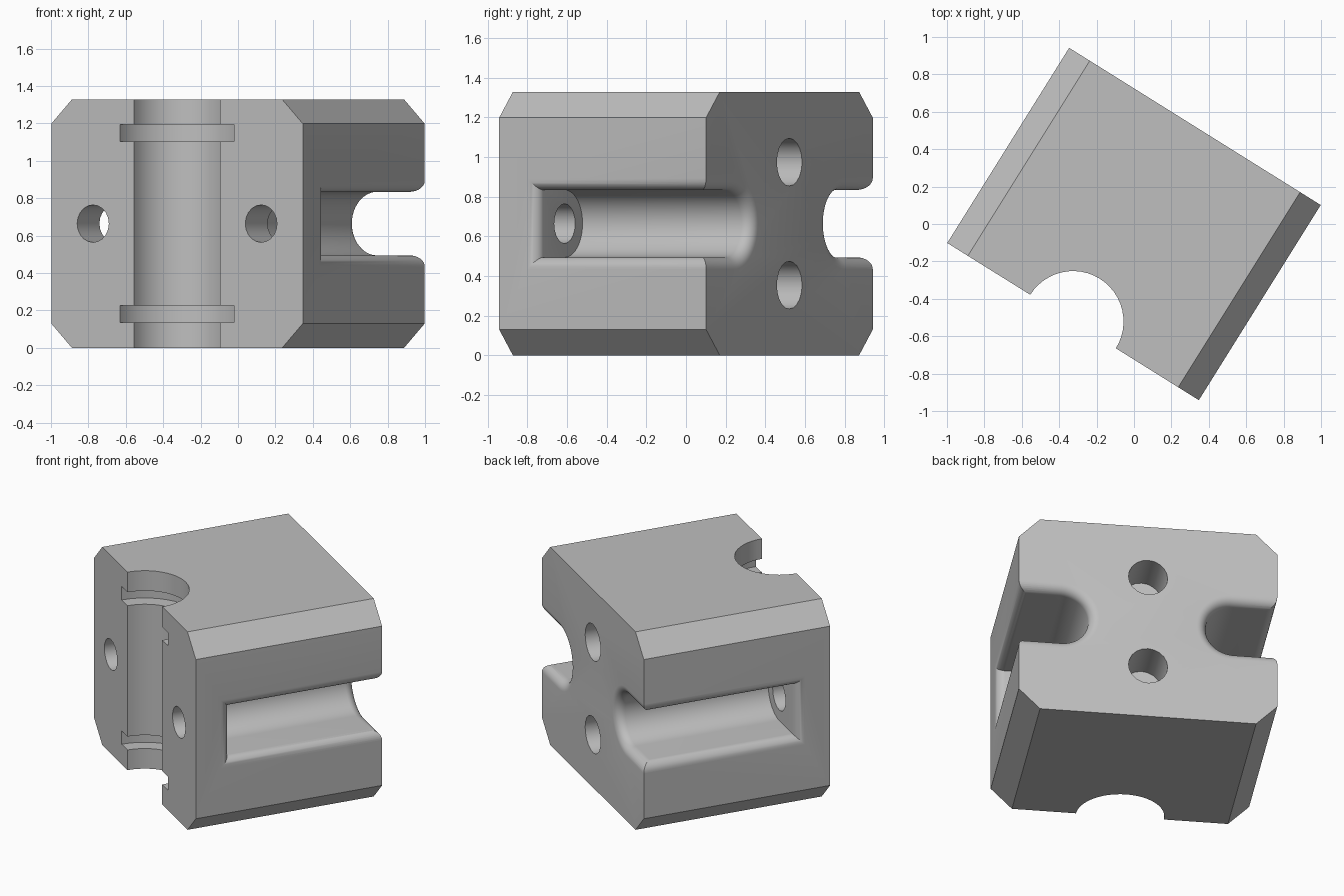
import bpy, bmesh, math
from mathutils import Matrix, Vector

if "Cube" in bpy.data.objects:
    bpy.data.objects.remove(bpy.data.objects["Cube"])

# Block dimensions, in its own frame before turning
HALF_W, HALF_D, HEIGHT = 0.793, 0.615, 1.328
MID = HEIGHT / 2
CHAMFER = 0.13
SLOT_U, SLOT_R, SLOT_FRONT, LIP = 0.53, 0.17, -0.39, 0.06
TURN = math.radians(-32)

steel = bpy.data.materials.new("plain grey")
steel.use_nodes = True
grey = (0.52, 0.52, 0.52, 1)
steel.diffuse_color = grey
steel.node_tree.nodes["Principled BSDF"].inputs["Base Color"].default_value = grey


def loft(name, sections):
    """Closed solid through matching rings of points."""
    bm = bmesh.new()
    rings = [[bm.verts.new(p) for p in ring] for ring in sections]
    n = len(rings[0])
    for a, b in zip(rings, rings[1:]):
        for i in range(n):
            j = (i + 1) % n
            bm.faces.new((a[i], a[j], b[j], b[i]))
    bm.faces.new(rings[0])
    bm.faces.new(rings[-1])
    bmesh.ops.recalc_face_normals(bm, faces=bm.faces)
    mesh = bpy.data.meshes.new(name)
    bm.to_mesh(mesh)
    bm.free()
    mesh.materials.append(steel)
    obj = bpy.data.objects.new(name, mesh)
    bpy.context.collection.objects.link(obj)
    return obj


def cylinder(name, start, end, radius, sides):
    """Round bar between two points."""
    axis = (Vector(end) - Vector(start)).normalized()
    turn = axis.to_track_quat('Z', 'Y')
    ring = [turn @ Vector((radius * math.cos(a), radius * math.sin(a), 0))
            for a in (2 * math.pi * i / sides for i in range(sides))]
    return loft(name, [[Vector(p) + v for v in ring] for p in (start, end)])


def cut(target, cutter):
    cutter.hide_render = True
    mod = target.modifiers.new(cutter.name, 'BOOLEAN')
    mod.operation = 'DIFFERENCE'
    mod.solver = 'EXACT'
    mod.object = cutter
    bpy.context.view_layer.objects.active = target
    bpy.ops.object.modifier_apply(modifier=mod.name)
    bpy.data.objects.remove(cutter)


# Rounded lip as (distance along, growth) pairs
arc = [math.pi / 2 * i / 8 for i in range(9)]
lip = [(LIP * math.sin(a), LIP * (1 - math.cos(a))) for a in arc]

# Block with chamfered long edges
w, c = HALF_W, CHAMFER
half = [(w - c, 0), (w, c), (w, HEIGHT - c), (w - c, HEIGHT)]
profile = half + [(-x, z) for x, z in reversed(half)]
block = loft("clamp_block", [[(x, y, z) for x, z in profile]
                             for y in (-HALF_D, HALF_D)])

# Rod channel and its two ring grooves
front = -HALF_D
cut(block, cylinder("rod_channel", (0, front, -0.2), (0, front, HEIGHT + 0.2), 0.27, 48))
for z in (0.135, HEIGHT - 0.225):
    cut(block, cylinder("ring_groove", (0, front, z), (0, front, z + 0.09), 0.36, 48))


def slot_ring(side, y, grow):
    """U-shaped slot section, open to the side."""
    r = SLOT_R + grow
    pts = [(1, r)]
    for i in range(25):
        a = math.pi / 2 + math.pi * i / 24
        pts.append((SLOT_U + r * math.cos(a), r * math.sin(a)))
    pts.append((1, -r))
    return [(side * x, y, MID + z) for x, z in pts]


def mouth_ring(side, x, grow):
    """Rectangular section of the slot's side opening."""
    r, y = SLOT_R + grow, SLOT_FRONT - grow
    return [(side * x, y, MID - r), (side * x, 0.9, MID - r),
            (side * x, 0.9, MID + r), (side * x, y, MID + r)]


for side in (-1, 1):
    # Side slot flaring at the back
    steps = [(SLOT_FRONT, 0)] + [(HALF_D - LIP + t, d) for t, d in lip] + [(0.8, LIP)]
    cut(block, loft("side_slot", [slot_ring(side, y, d) for y, d in steps]))
    # Rounded mouth along the side face
    steps = [(0.7, -0.01)] + [(HALF_W - LIP + t, d - 0.0005) for t, d in lip] + [(0.9, LIP)]
    cut(block, loft("slot_mouth", [mouth_ring(side, x, d) for x, d in steps]))
    # Bolt hole from the front into the slot
    cut(block, cylinder("bolt_hole", (side * SLOT_U, -0.8, MID),
                        (side * SLOT_U, -0.3, MID), 0.1, 20))

# Blind holes in the back
for offset in (-0.31, 0.31):
    cut(block, cylinder("back_hole", (0, 0.8, MID + offset),
                        (0, HALF_D - 0.28, MID + offset), 0.12, 20))

# Turn the finished block and shade it
block.data.transform(Matrix.Rotation(TURN, 4, 'Z'))
bpy.ops.object.select_all(action='DESELECT')
block.select_set(True)
bpy.context.view_layer.objects.active = block
bpy.ops.object.shade_smooth_by_angle(angle=math.radians(30))
